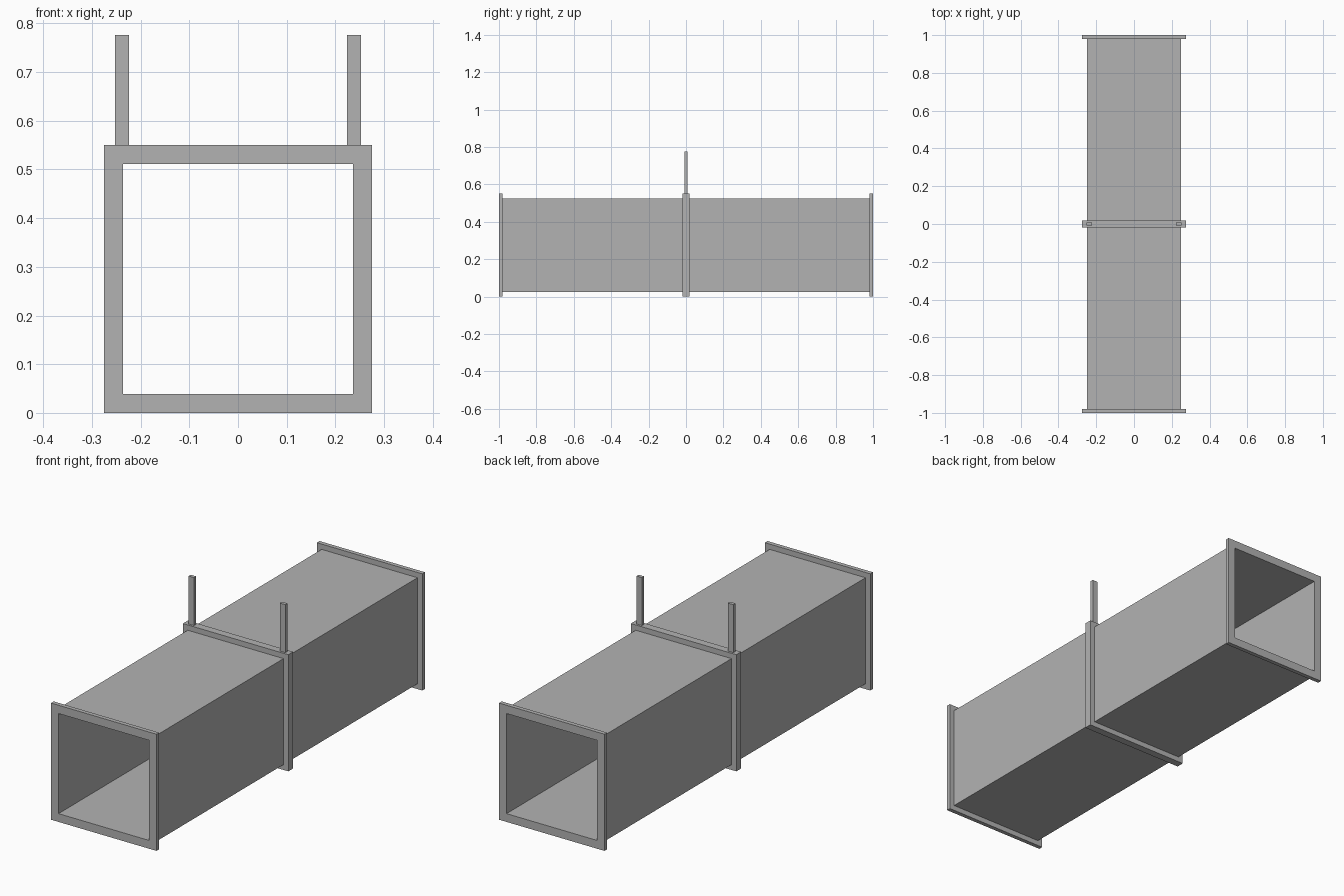
import bpy
import bmesh
from mathutils import Matrix

cube = bpy.data.objects.get("Cube")
if cube:
    bpy.data.objects.remove(cube)

MID_Z = 0.275     # height of the duct axis
OUTER = 0.25      # half width of the duct
INNER = 0.236     # half width of the opening
FLANGE = 0.275    # half width of the flanges

metal = bpy.data.materials.new("galvanised_grey")
metal.use_nodes = True
grey = (0.45, 0.45, 0.45, 1)
metal.diffuse_color = grey
metal.node_tree.nodes["Principled BSDF"].inputs["Base Color"].default_value = grey


def add_object(name, bm):
    bmesh.ops.recalc_face_normals(bm, faces=bm.faces)
    mesh = bpy.data.meshes.new(name)
    bm.to_mesh(mesh)
    bm.free()
    mesh.materials.append(metal)
    obj = bpy.data.objects.new(name, mesh)
    bpy.context.collection.objects.link(obj)
    return obj


def square_tube(name, outer, inner, y0, y1):
    """Hollow square section running along y."""
    bm = bmesh.new()
    loops = []
    for half, y in ((outer, y0), (outer, y1), (inner, y1), (inner, y0)):
        loops.append([bm.verts.new((sx * half, y, MID_Z + sz * half))
                      for sx, sz in ((-1, -1), (1, -1), (1, 1), (-1, 1))])
    for a, b in zip(loops, loops[1:] + loops[:1]):
        for i in range(4):
            j = (i + 1) % 4
            bm.faces.new((a[i], a[j], b[j], b[i]))
    return add_object(name, bm)


def box(name, center, size):
    bm = bmesh.new()
    bmesh.ops.create_cube(bm, size=1, matrix=Matrix.Translation(center)
                          @ Matrix.Diagonal((*size, 1)))
    return add_object(name, bm)


# Duct walls, ending just inside the end flanges
square_tube("duct", OUTER, INNER, -0.999, 0.999)

# End flanges and the joint flange in the middle
square_tube("front_flange", FLANGE, INNER, -1.0, -0.98)
square_tube("middle_flange", FLANGE, INNER, -0.018, 0.018)
square_tube("back_flange", FLANGE, INNER, 0.98, 1.0)

# Hanger straps rising from the middle flange
for side, sign in (("left", 1), ("right", -1)):
    box(side + "_hanger", (sign * 0.238, 0, 0.6625), (0.029, 0.016, 0.227))
